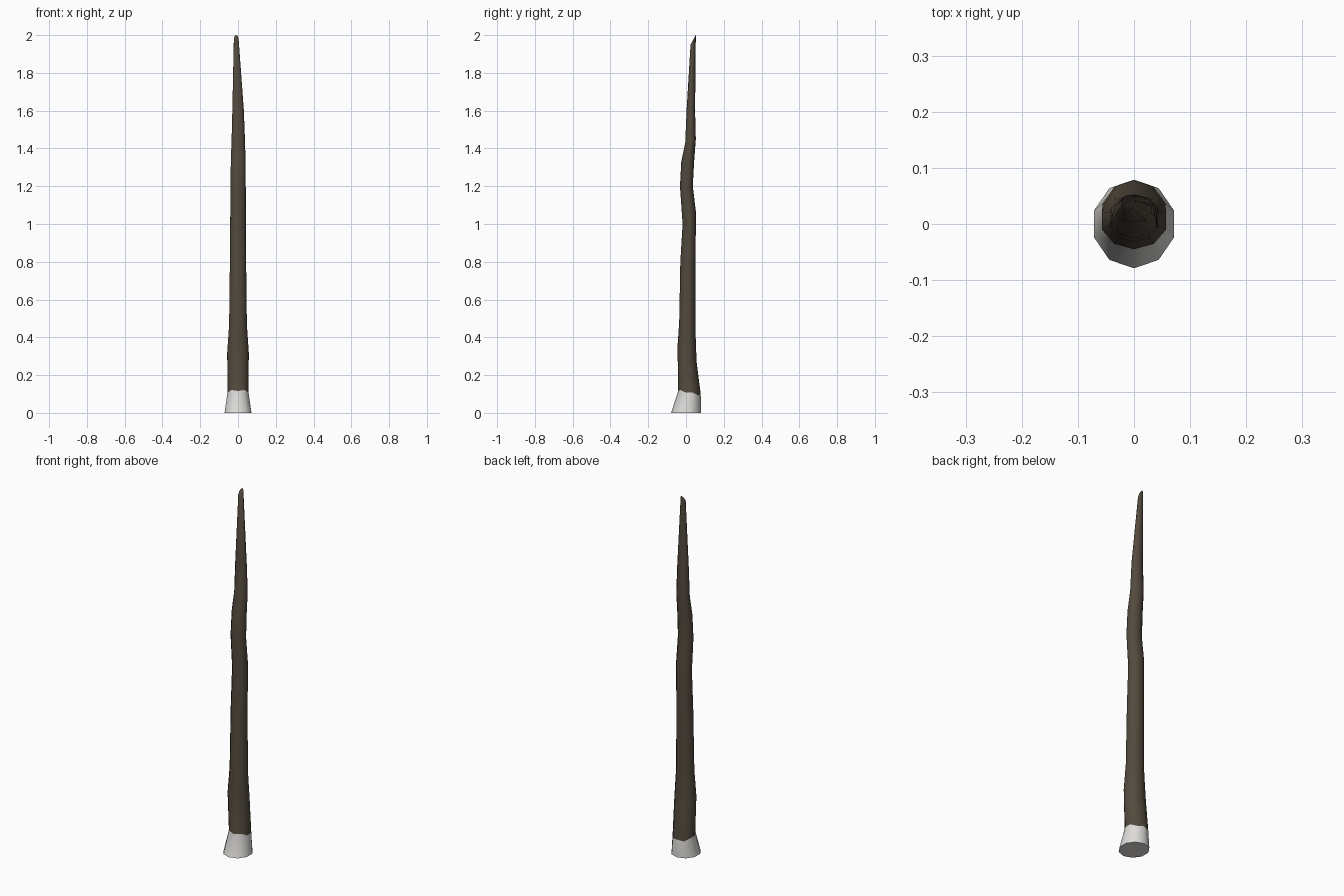
import bpy, bmesh, math

if "Cube" in bpy.data.objects:
    bpy.data.objects.remove(bpy.data.objects["Cube"])

SIDES = 10


def material(name, rgb):
    m = bpy.data.materials.new(name)
    m.diffuse_color = (*rgb, 1)
    m.use_nodes = True
    m.node_tree.nodes["Principled BSDF"].inputs["Base Color"].default_value = m.diffuse_color
    return m


# cross-sections: mid height, left x, right x, front y, back y, rise of back edge
rings = [
    (0.00, -0.071, 0.071, -0.079, 0.079, 0),
    (0.107, -0.056, 0.056, -0.041, 0.078, -0.013),
    (0.31, -0.057, 0.057, -0.045, 0.056, -0.04),
    (0.46, -0.047, 0.047, -0.036, 0.050, -0.02),
    (0.80, -0.043, 0.043, -0.030, 0.050, 0),
    (1.03, -0.041, 0.042, -0.018, 0.053, 0.03),
    (1.20, -0.040, 0.041, -0.032, 0.036, 0),
    (1.33, -0.038, 0.040, -0.025, 0.043, 0),
    (1.44, -0.034, 0.037, -0.004, 0.052, 0.01),
    (1.60, -0.030, 0.031, 0.003, 0.048, 0),
    (1.975, -0.022, 0.003, 0.024, 0.052, 0.025),
]

# trunk: lofted tube with a painted foot and a slanted cut tip
bm = bmesh.new()
loops = []
for k, (z, x0, x1, y0, y1, tilt) in enumerate(rings):
    loop = []
    for i in range(SIDES):
        a = math.pi / 2 + 2 * math.pi * i / SIDES
        jag = 0.004 * (-1) ** i if k == 1 else 0
        loop.append(bm.verts.new((
            (x0 + x1) / 2 + (x1 - x0) / 2 * math.cos(a) / math.cos(math.pi / SIDES),
            (y0 + y1) / 2 + (y1 - y0) / 2 * math.sin(a),
            z + tilt * math.sin(a) + jag)))
    loops.append(loop)
for k in range(len(loops) - 1):
    a, b = loops[k], loops[k + 1]
    for i in range(SIDES):
        j = (i + 1) % SIDES
        f = bm.faces.new((a[i], a[j], b[j], b[i]))
        f.material_index = 1 if k == 0 else 0
base = bm.faces.new(loops[0][::-1])
base.material_index = 1
bm.faces.new(loops[-1])
bmesh.ops.recalc_face_normals(bm, faces=bm.faces[:])
mesh = bpy.data.meshes.new("trunk")
bm.to_mesh(mesh)
bm.free()
mesh.materials.append(material("dark bark", (0.085, 0.068, 0.047)))
mesh.materials.append(material("pale foot", (0.72, 0.71, 0.69)))
trunk = bpy.data.objects.new("trunk", mesh)
bpy.context.collection.objects.link(trunk)
bpy.context.view_layer.objects.active = trunk
trunk.select_set(True)
bpy.ops.object.shade_smooth_by_angle(angle=math.radians(50))
